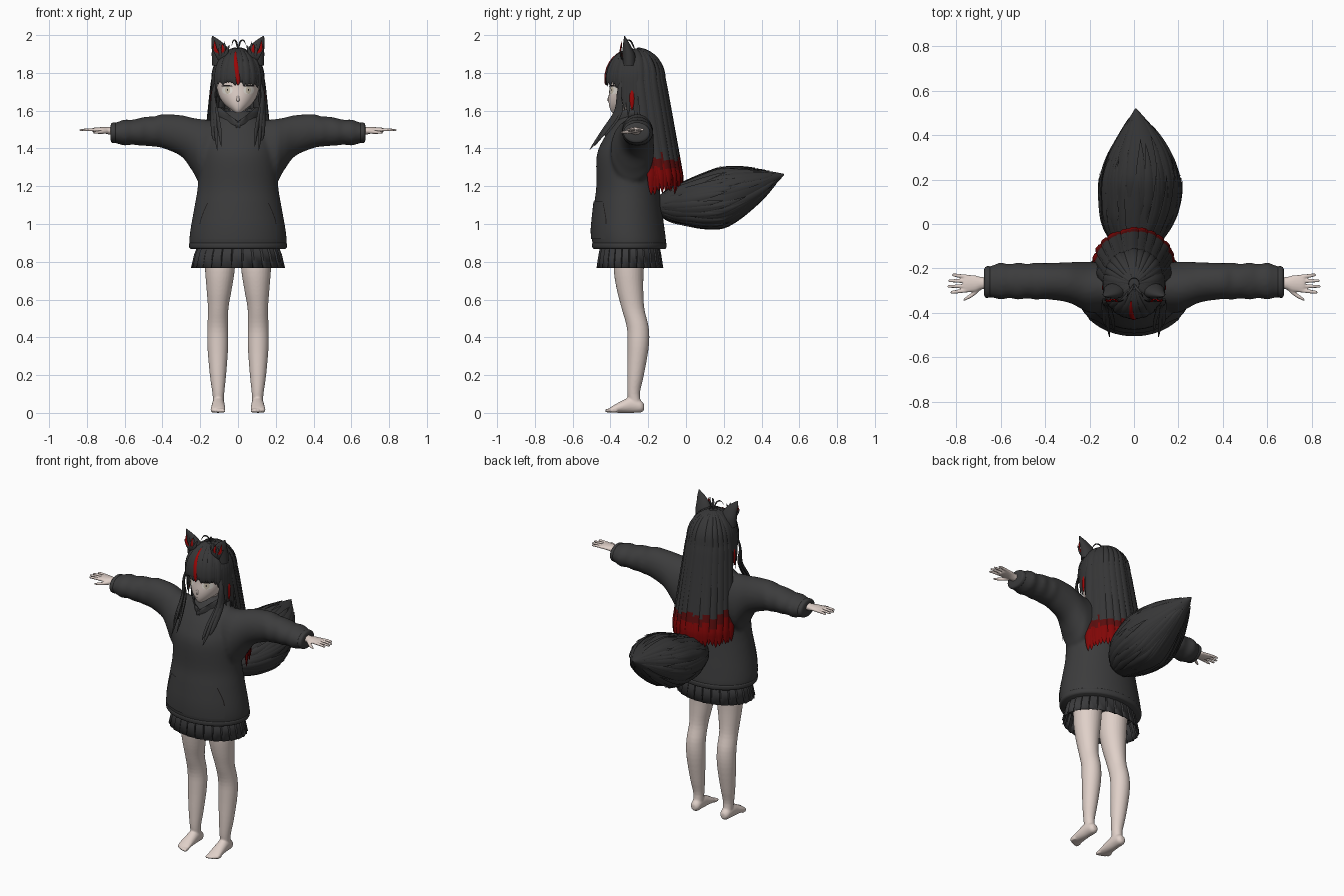
import bpy, bmesh, math, random
from mathutils import Vector

random.seed(4)
if "Cube" in bpy.data.objects:
    bpy.data.objects.remove(bpy.data.objects["Cube"])


def material(name, *rgb):
    m = bpy.data.materials.new(name)
    m.use_nodes = True
    m.diffuse_color = (*rgb, 1)
    m.node_tree.nodes["Principled BSDF"].inputs["Base Color"].default_value = (*rgb, 1)
    return m


SKIN = material("skin", .74, .63, .58)
CLOTH = material("charcoal cloth", .045, .045, .046)
SKIRT = material("skirt grey", .043, .043, .045)
HAIR = material("dark hair", .037, .037, .038)
RED = material("bright red", .33, .002, .002)
DEEP = material("deep red", .22, .002, .002)
DUSK = material("dusky red", .1, .004, .004)
BLACK = material("lash black", .012, .01, .01)
WHITE = material("eye white", .82, .78, .72)
IRIS = material("pale iris", .62, .55, .44)


def finish(name, bm, mats, voxel=0, mirror=False, angle=50):
    bmesh.ops.recalc_face_normals(bm, faces=bm.faces)
    me = bpy.data.meshes.new(name)
    bm.to_mesh(me)
    bm.free()
    ob = bpy.data.objects.new(name, me)
    bpy.context.collection.objects.link(ob)
    for m in mats:
        me.materials.append(m)
    bpy.ops.object.select_all(action='DESELECT')
    ob.select_set(True)
    bpy.context.view_layer.objects.active = ob
    bpy.ops.object.shade_smooth_by_angle(angle=math.radians(angle))
    if voxel:
        r = ob.modifiers.new("fuse", 'REMESH')
        r.mode, r.voxel_size, r.use_smooth_shade = 'VOXEL', voxel, True
        s = ob.modifiers.new("soften", 'SMOOTH')
        s.factor, s.iterations = .5, 4
    if mirror:
        ob.modifiers.new("mirror", 'MIRROR')
    return ob


def spline(rows, steps):
    """Smooth curve through rows of numbers."""
    out = []
    for i in range(len(rows) - 1):
        p = [rows[max(0, min(len(rows) - 1, i + k))] for k in (-1, 0, 1, 2)]
        for s in range(steps):
            t = s / steps
            out.append([b + .5 * t * (c - a + t * (2*a - 5*b + 4*c - d + t * (3*(b - c) + d - a)))
                        for a, b, c, d in zip(*p)])
    return out + [list(rows[-1])]


def skin_rings(bm, rings, mat=lambda c: 0):
    vs = [[bm.verts.new(p) for p in r] for r in rings]
    n = len(vs[0])
    faces = [bm.faces.new((a[i], a[(i+1) % n], b[(i+1) % n], b[i]))
             for a, b in zip(vs, vs[1:]) for i in range(n)]
    faces += [bm.faces.new(vs[0]), bm.faces.new(vs[-1])]
    for f in faces:
        f.material_index = mat(f.calc_center_median())


def loft(bm, rows, axis='z', n=28, steps=4, sx=1):
    """Ellipses (position, centre 1, centre 2, radius 1, radius 2) along an axis."""
    rings = []
    for p, c, d, r, q in spline(rows, steps):
        ring = []
        for i in range(n):
            a = math.tau * i / n
            u, v = c + r * math.cos(a), d + q * math.sin(a)
            x, y, z = {'z': (u, v, p), 'x': (p, u, v), 'y': (u, p, v)}[axis]
            ring.append((x * sx, y, z))
        rings.append(ring)
    skin_rings(bm, rings)


def strand(bm, pts, w, t, centre, k=3, mat=lambda c: 0):
    """Flat tapered lock whose broad side faces away from centre."""
    pts = [Vector(p) for p in pts]
    rings = []
    for i, p in enumerate(pts):
        u = i / (len(pts) - 1)
        d = (pts[min(i+1, len(pts)-1)] - pts[max(i-1, 0)]).normalized()
        side = d.cross(p - Vector(centre)).normalized()
        out = side.cross(d)
        s = max(.02, min(1, .3 + 3*u) * (1 - u**k))
        rings.append([p + side*w*s*math.cos(a) + out*t*s*math.sin(a)
                      for a in (math.tau * j / 6 for j in range(6))])
    skin_rings(bm, rings, mat)


def front_of(rows):
    """Front surface y(x, z) of a vertical loft."""
    sm = spline(rows, 4)
    def f(x, z):
        for a, b in zip(sm, sm[1:]):
            if a[0] <= z <= b[0]:
                t = (z - a[0]) / (b[0] - a[0])
                _, _, cy, rx, ry = [i + t*(j - i) for i, j in zip(a, b)]
                return cy - ry * math.sqrt(max(0, 1 - (x / rx)**2))
    return f


def plate(name, rows, surf, mat, off, cols=8, mirror=True):
    """Thin patch hugging a surface, from rows (z, x start, x end)."""
    bm = bmesh.new()
    vs = [[bm.verts.new((x, surf(x, z) - off, z))
           for x in (a + (b - a) * i / cols for i in range(cols + 1))] for z, a, b in rows]
    for r, s in zip(vs, vs[1:]):
        for i in range(cols):
            bm.faces.new((r[i], r[i+1], s[i+1], s[i]))
    return finish(name, bm, [mat], mirror=mirror)


def oval(cx, cz, rx, rz, n=10):
    return [(cz + rz * math.sin(a), cx - rx * math.cos(a), cx + rx * math.cos(a))
            for a in (math.pi * (i / n - .5) for i in range(n + 1))]


def upright(rows):
    return [(z, 0, (f + b) / 2, rx, (b - f) / 2) for z, rx, f, b in rows]


# Hoodie: torso and sleeves fused
torso = upright([(.87, .245, -.485, -.115), (.895, .258, -.495, -.105), (.97, .252, -.5, -.113),
                 (1.1, .229, -.487, -.13), (1.2, .213, -.475, -.14), (1.36, .205, -.473, -.15),
                 (1.45, .19, -.437, -.155), (1.52, .16, -.39, -.165), (1.57, .11, -.35, -.19),
                 (1.6, .06, -.32, -.22)])
sleeve = [(.05, -.285, 1.39, .1, .15), (.19, -.285, 1.385, .115, .17), (.24, -.275, 1.42, .105, .142),
          (.3, -.262, 1.467, .09, .109), (.4, -.257, 1.492, .081, .09), (.44, -.257, 1.489, .084, .08),
          (.48, -.257, 1.491, .077, .078), (.52, -.257, 1.488, .084, .073), (.56, -.257, 1.486, .076, .066),
          (.6, -.257, 1.484, .084, .069), (.63, -.258, 1.483, .074, .06), (.665, -.262, 1.482, .068, .05)]
bm = bmesh.new()
loft(bm, torso, n=48)
for s in (1, -1):
    loft(bm, sleeve, 'x', sx=s)
finish("hoodie", bm, [CLOTH], voxel=.011)
bm = bmesh.new()
loft(bm, upright([(.868, .25, -.488, -.11), (.876, .258, -.496, -.104), (.896, .259, -.497, -.103),
                  (.904, .25, -.488, -.112)]), n=48)
finish("hoodie_hem", bm, [CLOTH])
bm = bmesh.new()
loft(bm, [(.645, -.26, 1.483, .066, .05), (.652, -.26, 1.483, .071, .055), (.668, -.262, 1.483, .069, .052),
          (.674, -.262, 1.483, .058, .04)], 'x')
finish("sleeve_cuff", bm, [CLOTH], mirror=True)
body_front = front_of(torso)
plate("front_pocket", [(z, -w, w) for z, w in ((.92, .205), (.97, .205), (1.03, .192), (1.1, .165), (1.12, .155))],
      body_front, CLOTH, .005, 24, False)
plate("pocket_opening", [(z, w, w + .004) for z, w in ((1, .2), (1.03, .193), (1.07, .178), (1.11, .16))],
      body_front, BLACK, .006, 1)

# Hood rolled around the neck, with a low point at the throat
bm = bmesh.new()
half = [(0, -.385, 1.52), (.045, -.37, 1.55), (.085, -.32, 1.582), (.1, -.26, 1.595),
        (.075, -.2, 1.59), (0, -.165, 1.575)]
path = [Vector(p) for p in spline(half, 4)]
rings = [[p + Vector((math.cos(a) * (.012 + .018 * i / len(path)), math.cos(a) * .015, math.sin(a) * .024))
          for a in (math.tau * j / 10 for j in range(10))] for i, p in enumerate(path)]
skin_rings(bm, rings)
finish("hood_collar", bm, [CLOTH], mirror=True)

# Pleated skirt
bm = bmesh.new()
pleats, rings = 26, []
for z, rx, ry in ((.92, .2, .15), (.84, .232, .167), (.768, .249, .178)):
    ring = []
    for i in range(pleats):
        for da, k in ((0, 1), (.84, .975), (.88, .945)):
            a = math.tau * (i + da) / pleats
            ring.append((rx * k * math.cos(a), -.297 + ry * k * math.sin(a), z))
    rings.append(ring)
skin_rings(bm, rings)
bmesh.ops.delete(bm, geom=[f for f in bm.faces if len(f.verts) > 4], context='FACES_ONLY')
finish("pleated_skirt", bm, [SKIRT], angle=12).modifiers.new("thickness", 'SOLIDIFY').thickness = .004

# Legs with bare feet
bm = bmesh.new()
loft(bm, [(.03, .103, -.265, .028, .034), (.1, .104, -.277, .031, .033), (.2, .106, -.267, .043, .044),
          (.35, .107, -.253, .055, .056), (.45, .107, -.255, .055, .058), (.55, .105, -.28, .054, .06),
          (.65, .1, -.296, .066, .07), (.75, .096, -.303, .078, .079), (.88, .095, -.3, .085, .085)])
loft(bm, [(-.222, .103, .03, .014, .016), (-.24, .103, .034, .029, .032), (-.29, .104, .042, .033, .042),
          (-.34, .105, .032, .036, .032), (-.385, .106, .02, .039, .019), (-.405, .106, .014, .034, .012)], 'y')
for i in range(5):
    x, y = .076 + i * .0148, -.428 + i * i * .0017
    loft(bm, [(y, x, .011, .004, .004), (y + .007, x, .012, .009, .01), (y + .035, x, .013, .009, .011)], 'y', n=10)
finish("leg", bm, [SKIN], voxel=.005, mirror=True)

# Hands: palm, four fingers, thumb
bm = bmesh.new()
loft(bm, [(.62, -.265, 1.49, .03, .026), (.68, -.266, 1.493, .027, .02), (.715, -.268, 1.497, .037, .016),
          (.755, -.268, 1.498, .039, .013), (.768, -.268, 1.498, .034, .01)], 'x', n=16)
for i, tip in enumerate((.82, .836, .84, .826)):
    y, spread = -.238 - i * .02, (1.5 - i) * .006
    loft(bm, [(.74, y, 1.498, .0095, .009), (.79, y + spread * .6, 1.499, .009, .008),
              (tip - .005, y + spread, 1.497, .007, .006), (tip, y + spread, 1.496, .003, .003)], 'x', n=8)
loft(bm, [(.69, -.285, 1.49, .013, .012), (.72, -.312, 1.487, .012, .011), (.75, -.332, 1.485, .009, .008),
          (.768, -.342, 1.484, .004, .004)], 'x', n=8)
finish("hand", bm, [SKIN], voxel=.004, mirror=True)

# Head, nose and neck
head = upright([(1.588, .012, -.388, -.35), (1.603, .035, -.4, -.29), (1.632, .07, -.408, -.22),
                (1.67, .097, -.41, -.17), (1.72, .112, -.405, -.15), (1.78, .116, -.4, -.145),
                (1.85, .1, -.375, -.17), (1.9, .05, -.32, -.22)])
bm = bmesh.new()
loft(bm, head, n=36)
loft(bm, [(1.648, 0, -.405, .004, .004), (1.657, 0, -.407, .008, .011), (1.69, 0, -.4, .005, .006)], n=10)
loft(bm, [(1.48, 0, -.27, .055, .05), (1.56, 0, -.275, .043, .043), (1.66, 0, -.27, .043, .045)])
finish("head", bm, [SKIN])
face = front_of(head)
plate("eye", oval(.057, 1.708, .028, .022), face, WHITE, .003)
plate("iris", oval(.055, 1.709, .014, .02), face, IRIS, .005)
plate("pupil", oval(.055, 1.71, .003, .006), face, BLACK, .0065)
plate("upper_lash", [(1.727, .026, .088), (1.732, .032, .086), (1.735, .044, .074)], face, BLACK, .007)
plate("mouth", [(1.629, -.008, .008), (1.631, -.01, .01)], face, BLACK, .003, 4, False)

# Hair cap, open over the face
bm = bmesh.new()
bmesh.ops.create_uvsphere(bm, u_segments=36, v_segments=24, radius=1)
for v in bm.verts:
    v.co = Vector((v.co.x * .135, -.27 + v.co.y * .148, 1.77 + v.co.z * .155))
bmesh.ops.delete(bm, geom=[v for v in bm.verts if v.co.z < 1.775 and v.co.y < -.29], context='VERTS')
finish("hair_cap", bm, [HAIR])


def hair_path(deg, zend, flare=0, lift=0, drop=8, twist=0):
    """Lock from the crown over the skull, then hanging down to zend."""
    t, pts = math.radians(deg), []
    for i in range(8):
        q = math.radians(10 + i * 10)
        tt = t + math.radians(twist) * (1 - i / 8)
        r = math.sin(q)
        pts.append(((.135 + lift) * r * math.sin(tt), -.27 - (.151 + lift) * r * math.cos(tt),
                    1.77 + (.158 + lift) * math.cos(q)))
    for i in range(drop + 1):
        z = 1.77 + (zend - 1.77) * i / drop
        f = flare * min(1, (1.77 - z) / .52)
        pts.append(((.135 + lift + .055*f) * math.sin(t), -.27 + .052*f - (.151 + lift + .042*f) * math.cos(t), z))
    return pts


CROWN = (0, -.27, 1.72)
# Long back hair fading through dusky red to deep red ends
bm = bmesh.new()
for i in range(27):
    cut = random.uniform(1.33, 1.39)
    strand(bm, hair_path(100 + i * 160 / 26, random.uniform(1.15, 1.175), 1, random.choice((-.004, .001, .006)), 40),
           .023, .008, (0, -.25, 1.5), 18, lambda c: (c.z < cut) + (c.z < cut - .05))
finish("back_hair", bm, [HAIR, DUSK, DEEP])

# Fringe and side hair
bm = bmesh.new()
for i in range(-9, 10):
    z = 1.738 + random.uniform(-.01, .012) - .0014 * max(0, abs(i) - 5) ** 2.9
    strand(bm, hair_path(i * 7, z, 0, random.uniform(0, .005)), .017, .006, CROWN, 5)
for s in (1, -1):
    for deg, z in ((68, 1.6), (76, 1.57), (84, 1.6), (92, 1.53), (100, 1.5)):
        strand(bm, hair_path(s * deg, z), .022, .007, (0, -.27, 1.6), 5)
finish("fringe", bm, [HAIR])
bm = bmesh.new()
strand(bm, hair_path(0, 1.735, 0, .007, twist=-14)[2:], .011, .005, CROWN, 5)
for s in (1, -1):
    strand(bm, hair_path(s * 84, 1.6, 0, .005)[11:], .013, .006, (0, -.27, 1.62), 4)
finish("red_streaks", bm, [RED])

# Long locks hanging in front of the shoulders, and the cowlick
bm = bmesh.new()
for dx, dy, z in ((0, 0, 1.39), (-.022, .01, 1.41), (.016, .01, 1.44), (.004, .022, 1.47)):
    strand(bm, spline([(.118, -.345, 1.76), (.132, -.355, 1.68), (.127 + dx/2, -.372 + dy, 1.59),
                       (.118 + dx, -.44 + dy, 1.49), (.11 + dx, -.512 + dy + (z - 1.39) * .7, z)], 5),
           .016, .008, (0, -.25, 1.55), 6)
finish("front_lock", bm, [HAIR], mirror=True)
bm = bmesh.new()
for s in (1, -.8):
    strand(bm, spline([(0, -.27, 1.92), (s*.012, -.29, 1.965), (s*.03, -.31, 1.972), (s*.042, -.33, 1.945)], 5),
           .006, .004, (0, -.27, 1.9))
finish("cowlick", bm, [HAIR])

# Broad pointed ears with red lining and tufts
bm = bmesh.new()
loft(bm, [(1.84, .086, -.3, .052, .036), (1.89, .088, -.302, .051, .035), (1.93, .096, -.31, .043, .026),
          (1.965, .114, -.318, .027, .014), (1.995, .135, -.325, .003, .002)], n=14)
for x, z in ((.045, 1.95), (.07, 1.965), (.1, 1.955), (.138, 1.94)):
    strand(bm, spline([(.088, -.33, 1.86), ((x + .085) / 2, -.346, 1.9), (x, -.34, z)], 4),
           .012, .005, (.1, -.2, 1.9))
finish("ear", bm, [HAIR], mirror=True)
bm = bmesh.new()
for x, z in ((.078, 1.955), (.118, 1.972)):
    strand(bm, spline([(.09, -.338, 1.885), (x, -.347, 1.92), (x + .006, -.338, z)], 4), .011, .005, (.1, -.2, 1.9))
finish("ear_lining", bm, [RED], mirror=True)

# Bushy tail with overlapping fur locks
tail = [(-.15, 0, 1.1, .05, .045), (-.1, .005, 1.1, .095, .08), (0, .015, 1.11, .155, .115),
        (.1, .025, 1.122, .176, .143), (.2, .028, 1.14, .174, .155), (.3, .028, 1.17, .143, .126),
        (.4, .024, 1.207, .088, .078), (.47, .015, 1.24, .04, .035), (.52, .008, 1.262, .003, .003)]
bm = bmesh.new()
loft(bm, tail, 'y', n=32)
rows = spline(tail, 5)
for i in range(80):
    a, start = random.uniform(0, math.tau), random.randint(3, 19)
    run = rows[start:start + 18]
    pts = [(c + r * k * math.cos(a), y, d + q * k * math.sin(a))
           for j, (y, c, d, r, q) in enumerate(run) for k in (1 + .0003 * j * j,)]
    strand(bm, pts, .022, .006, (run[9][1], run[9][0], run[9][2]), 3)
finish("tail", bm, [HAIR])
